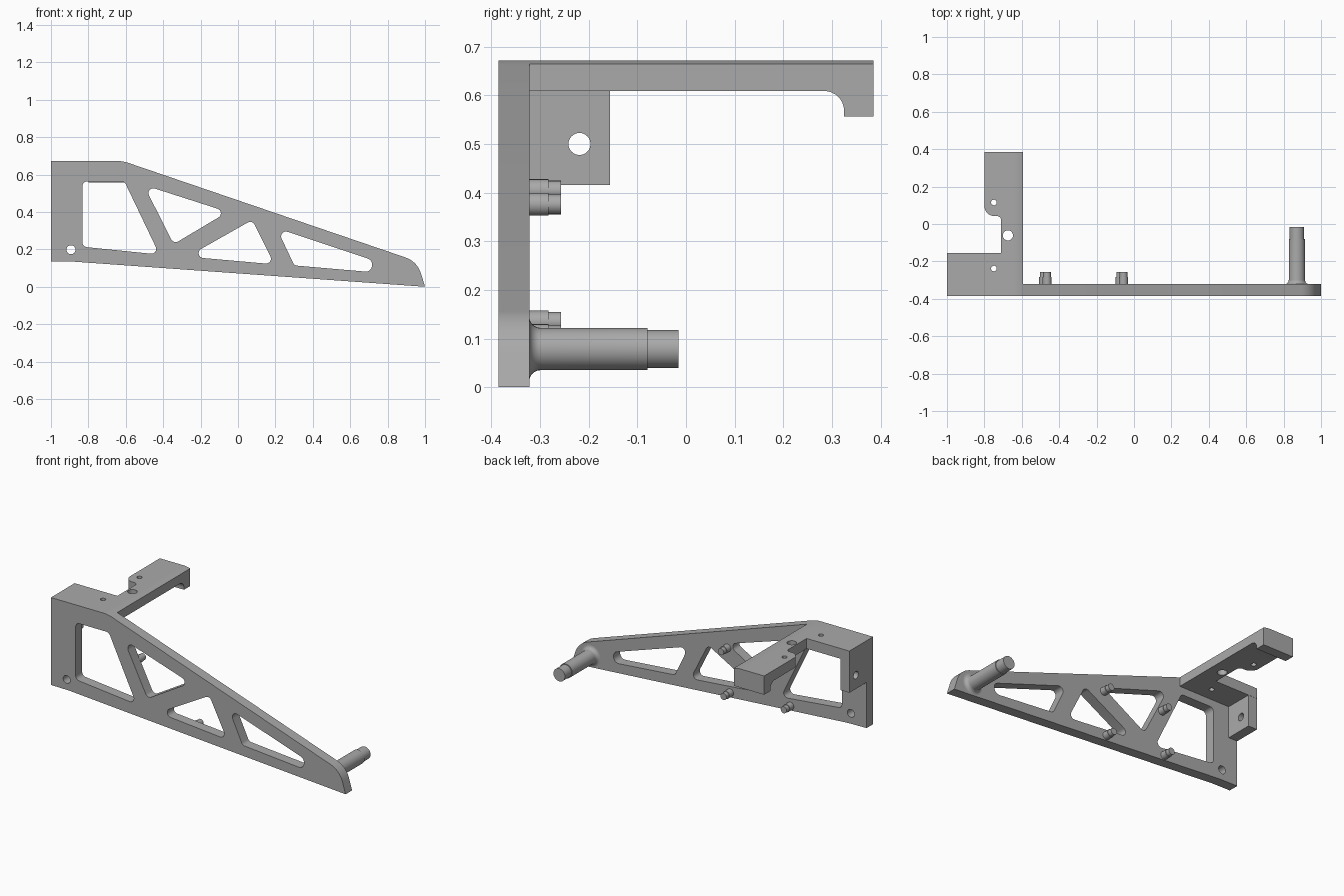
import bpy, bmesh, math
from mathutils import Vector

cube = bpy.data.objects.get("Cube")
if cube:
    bpy.data.objects.remove(cube, do_unlink=True)

grey = bpy.data.materials.new("plain grey")
grey.use_nodes = True
COLOUR = (0.4, 0.4, 0.4, 1)
grey.diffuse_color = COLOUR
grey.node_tree.nodes["Principled BSDF"].inputs["Base Color"].default_value = COLOUR

FRONT, BACK = -0.385, -0.322      # faces of the truss plate


def rounded(corners, radius=0.0, steps=8):
    """Closed loop with filleted corners; a corner may carry its own radius."""
    loop = []
    for i, c in enumerate(corners):
        p = Vector(c[:2])
        r = c[2] if len(c) > 2 else radius
        if not r:
            loop.append(p)
            continue
        u = (Vector(corners[i - 1][:2]) - p).normalized()
        v = (Vector(corners[(i + 1) % len(corners)][:2]) - p).normalized()
        half = u.angle(v) / 2
        centre = p + (u + v).normalized() * r / math.sin(half)
        start = p + u * r / math.tan(half) - centre
        end = p + v * r / math.tan(half) - centre
        sweep = start.angle_signed(end)
        for k in range(steps + 1):
            a = -sweep * k / steps
            loop.append(centre + Vector((start.x * math.cos(a) - start.y * math.sin(a),
                                         start.x * math.sin(a) + start.y * math.cos(a))))
    return loop


def circle(x, y, r, n=32):
    return [Vector((x + r * math.cos(2 * math.pi * i / n),
                    y + r * math.sin(2 * math.pi * i / n))) for i in range(n)]


def finish(name, bm):
    bmesh.ops.recalc_face_normals(bm, faces=bm.faces)
    mesh = bpy.data.meshes.new(name)
    bm.to_mesh(mesh)
    bm.free()
    mesh.materials.append(grey)
    ob = bpy.data.objects.new(name, mesh)
    bpy.context.collection.objects.link(ob)
    return ob


def prism(name, axis, loop, lo, hi):
    """Extrude a flat loop along the named axis."""
    place = {"x": lambda p, t: (t, p.x, p.y),
             "y": lambda p, t: (p.x, t, p.y),
             "z": lambda p, t: (p.x, p.y, t)}[axis]
    bm = bmesh.new()
    face = bm.faces.new([bm.verts.new(place(p, lo)) for p in loop])
    new = bmesh.ops.extrude_face_region(bm, geom=[face])["geom"]
    shift = Vector(place(Vector((0, 0)), hi - lo))
    bmesh.ops.translate(bm, vec=shift, verts=[g for g in new if isinstance(g, bmesh.types.BMVert)])
    return finish(name, bm)


def combine(ob, tool, operation="DIFFERENCE"):
    """Apply a boolean and throw the tool away."""
    tool.hide_render = True
    mod = ob.modifiers.new("cut", "BOOLEAN")
    mod.operation, mod.solver, mod.object = operation, "EXACT", tool
    bpy.context.view_layer.objects.active = ob
    bpy.ops.object.modifier_apply(modifier=mod.name)
    bpy.data.objects.remove(tool, do_unlink=True)


def turned(name, x, z, profile, n=32):
    """Lathe (radius, y) pairs about an axis running front to back."""
    bm = bmesh.new()
    rings = [[bm.verts.new((p.x, y, p.y)) for p in circle(x, z, r, n)] for r, y in profile]
    for a, b in zip(rings, rings[1:]):
        for i in range(n):
            j = (i + 1) % n
            bm.faces.new((a[i], a[j], b[j], b[i]))
    bm.faces.new(rings[0])
    bm.faces.new(rings[-1])
    return finish(name, bm)


# Truss plate with its lightening holes
outline = rounded([(-1, .136), (-.875, .134), (1, 0), (.959, .135, .13),
                   (-.615, .672, .18), (-1, .672)])
plate = prism("truss_plate", "y", outline, FRONT, BACK)
windows = [
    [(-.832, .563), (-.607, .563), (-.42, .172), (-.832, .214)],
    [(-.504, .544), (-.055, .40), (-.344, .228)],
    [(.076, .357), (.194, .12), (-.27, .161)],
    [(.207, .313), (.717, .143, .034), (.717, .078, .034), (.301, .114)],
]
for w in windows:
    combine(plate, prism("cutter", "y", rounded(w, .026), -.5, 0))
combine(plate, prism("cutter", "y", circle(-.893, .198, .024), -.5, 0))

# Top arm: plan outline, side profile with hooked lip, and the plate's shoulder curve
arm = prism("top_arm", "z", rounded([
    (-1, BACK), (-.594, BACK), (-.594, .385), (-.80, .385), (-.80, .042, .054),
    (-.71, .042, .022), (-.71, -.155), (-1, -.155)]), .5, .7)
side = rounded([(-.4, .609), (.325, .609, .041), (.325, .557), (.4, .557), (.4, .7), (-.4, .7)])
combine(arm, prism("cutter", "x", side, -1.1, 0), "INTERSECT")
combine(arm, prism("cutter", "y", outline, -1, 1), "INTERSECT")
for x, y, r in [(-.749, .115, .015), (-.674, -.061, .027), (-.749, -.238, .015)]:
    combine(arm, prism("cutter", "z", circle(x, y, r), .4, .8))

# Side tab hanging under the arm
tab = prism("side_tab", "x", rounded([(BACK, .416), (-.156, .416), (-.156, .609), (BACK, .609)]),
            -1, -.94)
combine(tab, prism("cutter", "x", circle(-.219, .50, .0226), -1.2, -.8))

# Long axle with a flared foot and a stepped tip
flare = [(.0665 - .023 * math.sin(a), BACK + .023 * (1 - math.cos(a)))
         for a in (math.pi / 2 * k / 8 for k in range(9))]
axle = turned("axle", .871, .0785, flare + [(.0435, -.079), (.039, -.079), (.039, -.015)])

# Four stepped mounting pins, on a rectangle tilted with the lower edge
pins = []
for side_name, x, z in (("right", -.465, .404), ("left", -.056, .376)):
    for level, drop in (("upper", 0), ("lower", .27)):
        pins.append(turned(f"{level}_{side_name}_pin", x - .067 * drop, z - drop,
                           [(.0235, BACK), (.0235, -.283), (.0205, -.283), (.0205, -.257)], 24))

# Smooth the round surfaces, keep edges crisp
bpy.ops.object.select_all(action="DESELECT")
for ob in [plate, arm, tab, axle] + pins:
    ob.select_set(True)
bpy.context.view_layer.objects.active = plate
bpy.ops.object.shade_smooth_by_angle(angle=math.radians(30))
